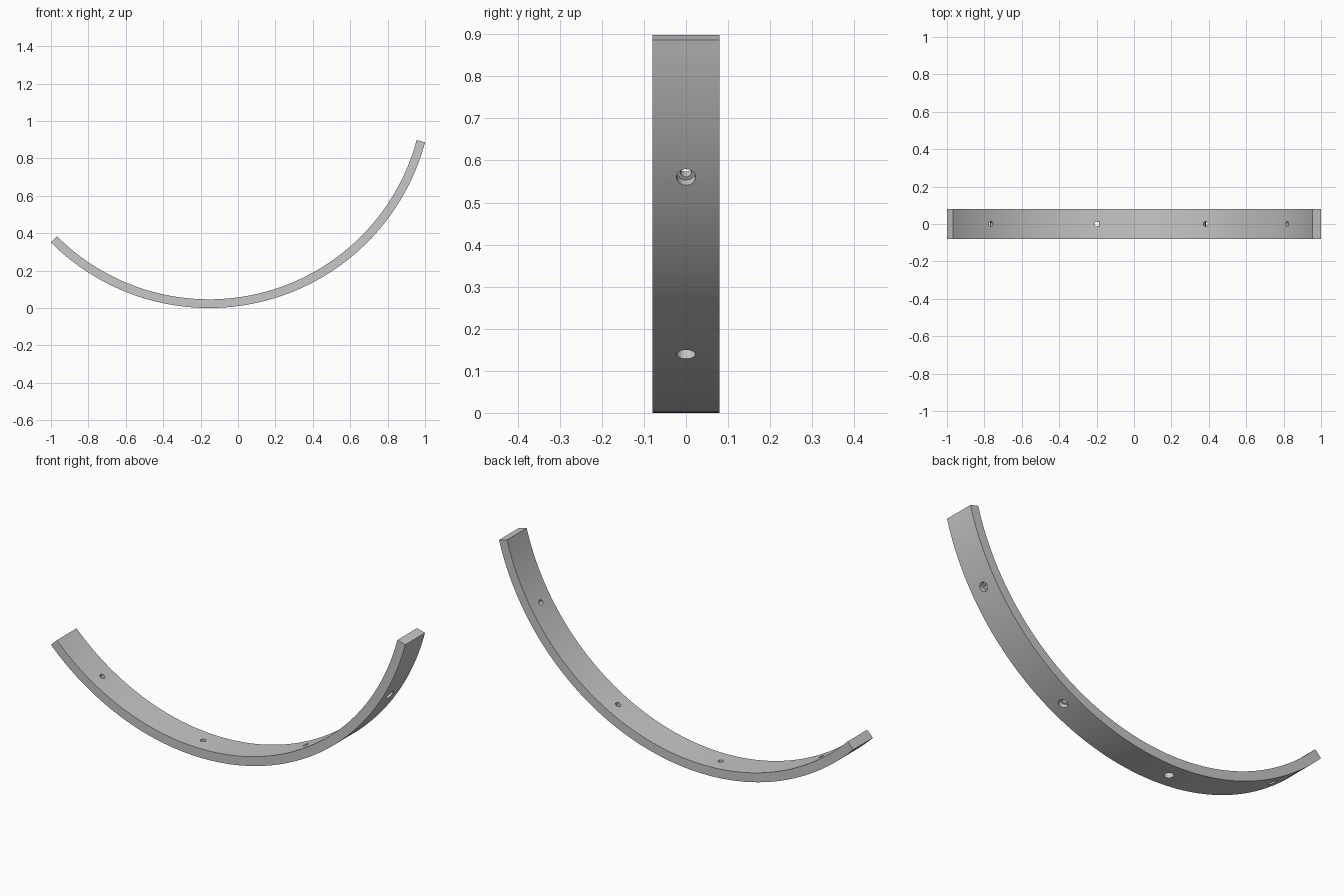
import bpy
import bmesh
from math import sin, cos, pi, radians
from mathutils import Vector

if "Cube" in bpy.data.objects:
    bpy.data.objects.remove(bpy.data.objects["Cube"], do_unlink=True)

OUTER = 1.1954            # outer radius of the band
INNER = 1.149             # inner radius of the band
HALF_WIDTH = 0.0795
CENTRE = Vector((-0.1547, 0, OUTER))
START, END, STEPS = radians(-45), radians(75), 96
HOLES = [radians(a) for a in (-32.1, -2.1, 27.9, 57.9)]
HOLE_R, BORE_R = 0.0135, 0.0225
BORE_FLOOR = (OUTER + INNER) / 2

grey = bpy.data.materials.new("light grey")
grey.use_nodes = True
grey.diffuse_color = (0.57, 0.57, 0.57, 1)
grey.node_tree.nodes["Principled BSDF"].inputs["Base Color"].default_value = grey.diffuse_color


def radial(a):
    """Direction from the arc centre, with zero pointing straight down."""
    return Vector((sin(a), 0, -cos(a)))


def loft(bm, rings):
    """Skin a list of closed point rings and cap both ends."""
    rings = [[bm.verts.new(p) for p in ring] for ring in rings]
    n = len(rings[0])
    for a, b in zip(rings, rings[1:]):
        for i in range(n):
            j = (i + 1) % n
            bm.faces.new((a[i], a[j], b[j], b[i]))
    bm.faces.new(rings[0])
    bm.faces.new(rings[-1])


def make_object(name, bm):
    bmesh.ops.recalc_face_normals(bm, faces=bm.faces)
    mesh = bpy.data.meshes.new(name)
    bm.to_mesh(mesh)
    bm.free()
    mesh.materials.append(grey)
    ob = bpy.data.objects.new(name, mesh)
    bpy.context.collection.objects.link(ob)
    return ob


# Curved band: a rectangular section swept along the arc
bm = bmesh.new()
section = [(INNER, -HALF_WIDTH), (OUTER, -HALF_WIDTH), (OUTER, HALF_WIDTH), (INNER, HALF_WIDTH)]
loft(bm, [[CENTRE + radial(START + (END - START) * k / STEPS) * r + Vector((0, y, 0))
           for r, y in section] for k in range(STEPS + 1)])
band = make_object("curved_band", bm)

# Screw holes: narrow inside, with a wider counterbore from the outside
bm = bmesh.new()
profile = [(INNER - 0.03, HOLE_R), (BORE_FLOOR, HOLE_R), (BORE_FLOOR, BORE_R), (OUTER + 0.03, BORE_R)]
for a in HOLES:
    out, along, side = radial(a), Vector((cos(a), 0, sin(a))), Vector((0, 1, 0))
    loft(bm, [[CENTRE + out * d + (along * cos(t) + side * sin(t)) * r
               for t in (2 * pi * i / 32 for i in range(32))] for d, r in profile])
cutter = make_object("screw_hole_cutter", bm)
cutter.hide_render = True

cut = band.modifiers.new("screw_holes", "BOOLEAN")
cut.operation = "DIFFERENCE"
cut.solver = "EXACT"
cut.object = cutter

bpy.ops.object.select_all(action="DESELECT")
band.select_set(True)
bpy.context.view_layer.objects.active = band
bpy.ops.object.modifier_apply(modifier=cut.name)
bpy.data.objects.remove(cutter, do_unlink=True)
bpy.ops.object.shade_smooth_by_angle(angle=radians(30))
